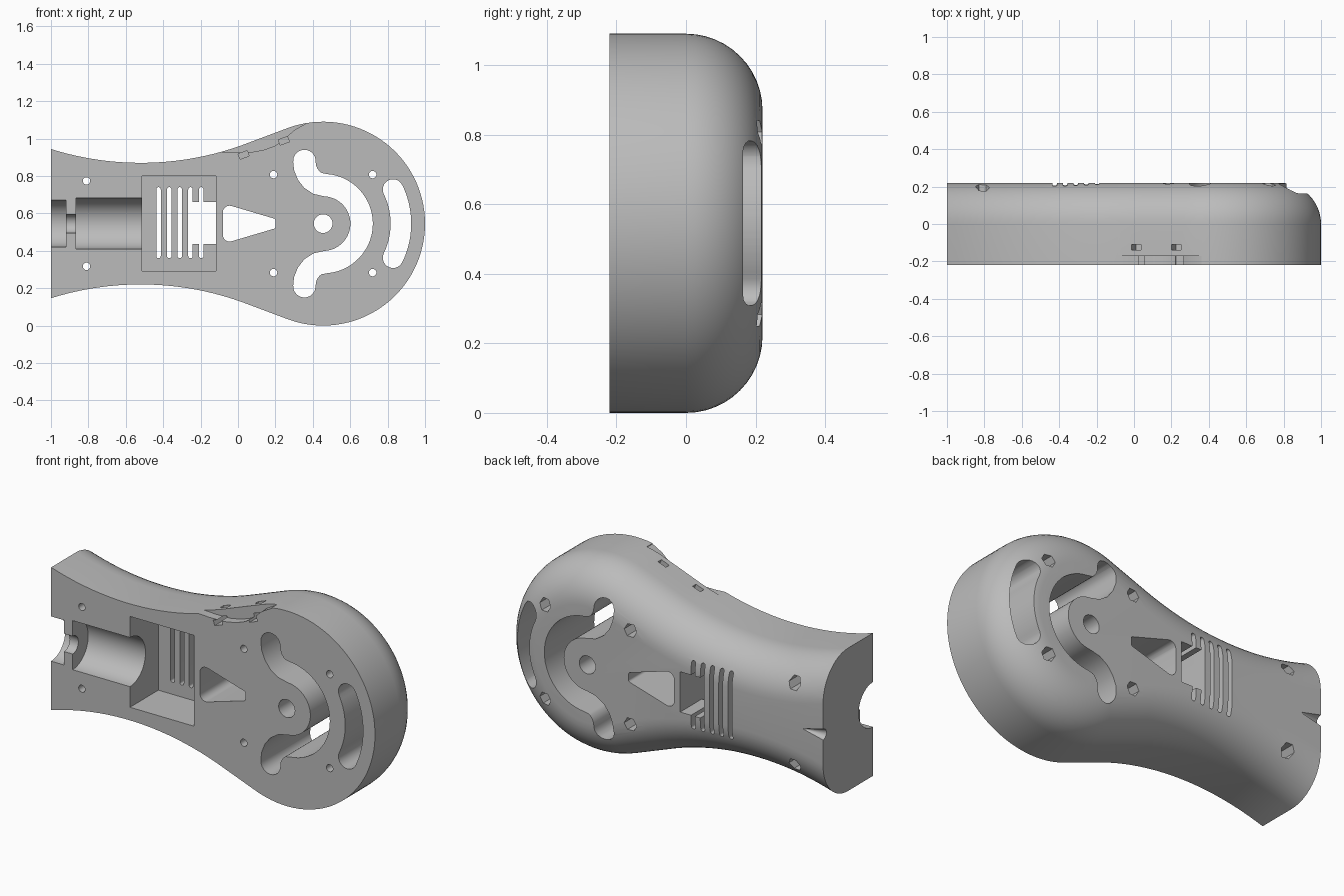
import bpy, bmesh
from math import sin, cos, pi, radians
from mathutils import Matrix, Vector

cube = bpy.data.objects.get("Cube")
if cube:
    bpy.data.objects.remove(cube)

MID = 0.545           # height of the long axis
HEAD = (0.455, MID)   # centre of the round head
HALF = 0.22           # half thickness

grey = bpy.data.materials.new("mid grey")
grey.use_nodes = True
grey.diffuse_color = (0.5, 0.5, 0.5, 1)
grey.node_tree.nodes["Principled BSDF"].inputs["Base Color"].default_value = (0.5, 0.5, 0.5, 1)


def loft(name, rings):
    """Closed solid through matching rings of points."""
    bm = bmesh.new()
    loops = [[bm.verts.new(p) for p in ring] for ring in rings]
    n = len(loops[0])
    for a, b in zip(loops, loops[1:]):
        for i in range(n):
            bm.faces.new((a[i], a[(i + 1) % n], b[(i + 1) % n], b[i]))
    bm.faces.new(loops[0])
    bm.faces.new(loops[-1])
    bmesh.ops.recalc_face_normals(bm, faces=bm.faces)
    mesh = bpy.data.meshes.new(name)
    bm.to_mesh(mesh)
    bm.free()
    mesh.materials.append(grey)
    obj = bpy.data.objects.new(name, mesh)
    bpy.context.collection.objects.link(obj)
    return obj


def arc(centre, r, a0, a1, n):
    angles = [radians(a0 + (a1 - a0) * i / n) for i in range(n + 1)]
    return [(centre[0] + r * cos(a), centre[1] + r * sin(a)) for a in angles]


def outline(d):
    """Body outline, moved inwards by d."""
    neck = arc((-0.52, MID + 1.925), 1.6 + d, -115, -70, 24)
    head = arc(HEAD, 0.545 - d, 110, 0, 32)
    top = neck + head
    return top + [(x, 2 * MID - z) for x, z in reversed(top[:-1])]


def cut(tool):
    tool.hide_render = True
    mod = body.modifiers.new("cut", "BOOLEAN")
    mod.operation, mod.solver, mod.object = "DIFFERENCE", "EXACT", tool
    bpy.context.view_layer.objects.active = body
    bpy.ops.object.modifier_apply(modifier=mod.name)
    bpy.data.objects.remove(tool)


def prism(pts, y0=-0.4, y1=0.4):
    cut(loft("cutter", [[(x, y, z) for x, z in pts] for y in (y0, y1)]))


def box(x0, x1, z0, z1, y0=-0.4, y1=0.4):
    prism([(x0, z0), (x1, z0), (x1, z1), (x0, z1)], y0, y1)


def round_hole(x, z, r, y0=-0.4, y1=0.4, n=32):
    prism(arc((x, z), r, 0, 360 - 360 / n, n - 1), y0, y1)


def barrel(x0, x1, r0, r1, y):
    rings = [[(x, y + a, z) for a, z in arc((0, MID), r, 0, 352.5, 47)]
             for x, r in ((x0, r0), (x1, r1))]
    cut(loft("cutter", rings))


def slot(path, w):
    """Round-ended slot of half width w along a path."""
    pts = [Vector(p) for p in path]
    left, right = [], []
    for i, p in enumerate(pts):
        t = (pts[min(i + 1, len(pts) - 1)] - pts[max(i - 1, 0)]).normalized()
        side = Vector((-t.y, t.x)) * w
        left.append(p + side)
        right.append(p - side)

    def cap(c, start):
        s = start - c
        return [c + Matrix.Rotation(-pi * k / 10, 2) @ s for k in range(1, 10)]
    prism(left + cap(pts[-1], left[-1]) + right[::-1] + cap(pts[0], right[0]))


# Body with a rounded back rim
rings = [[(x, -HALF, z) for x, z in outline(0)]]
for k in range(13):
    a = pi / 2 * k / 12
    rings.append([(x, HALF * sin(a), z) for x, z in outline(HALF * (1 - cos(a)))])
body = loft("handle_body", rings)
box(-2, -1, -1, 2)

# Head: axle hole, hooked slot and outer arc slot
round_hole(*HEAD, 0.05)
hook = [(0.355, 0.88), (0.358, 0.845), (0.372, 0.81), (0.395, 0.78), (0.425, 0.76)]
mirrored = [(x, 2 * MID - z) for x, z in reversed(hook)]
slot(hook + arc(HEAD, 0.206, 86, -86, 28) + mirrored, 0.06)
slot(arc(HEAD, 0.416, 26, -26, 16), 0.055)

# Rounded triangular window
window = []
for x, z, r, a0, a1 in ((-0.045, 0.605, 0.036, 72, 180), (-0.045, 0.485, 0.036, 180, 288),
                        (0.188, 0.53, 0.013, 288, 360), (0.188, 0.56, 0.013, 0, 72)):
    window += arc((x, z), r, a0, a1, 6)
prism(window)

# Screw holes with hexagonal nut recesses at the back
for x, dz in ((0.19, 0.262), (0.72, 0.262), (-0.81, 0.228)):
    for s in (1, -1):
        round_hole(x, MID + s * dz, 0.02, n=20)
        round_hole(x, MID + s * dz, 0.038, 0.1, 0.4, 6)

# Front pocket with vent slots and a switch opening
box(-0.513, -0.118, 0.293, 0.8, -0.4, 0.03)
for i in range(5):
    x = -0.425 + 0.057 * i
    slot([(x, 0.372), (x, 0.55), (x, 0.728)], 0.012)
box(-0.243, -0.118, 0.435, 0.66)

# Motor cradle, shaft groove and end socket
barrel(-0.867, -0.5, 0.137, 0.137, -HALF)
barrel(-0.93, -0.85, 0.05, 0.05, -HALF)
barrel(-1.1, -0.92, 0.125, 0.125, -HALF)

# Small tapered notch at the end of the back
barrel(-1.02, -0.88, 0.035, 0.002, HALF)

# Shallow relief on the upper front edge with two strap channels
prism([(-0.1, 0.93), (-0.02, 0.926), (0.07, 0.927), (0.14, 0.94), (0.2, 0.962), (0.25, 0.998),
       (0.3, 1.045), (0.36, 1.078), (0.36, 1.2), (-0.1, 1.2)], -0.4, -0.17)
for x, z in ((0.03, 0.912), (0.245, 0.988)):
    u, v = Vector((cos(0.35), sin(0.35))), Vector((-sin(0.35), cos(0.35)))
    for y0, out in ((-0.4, 0.015), (-0.14, 0.15)):
        c = Vector((x, z))
        prism([c - u * 0.026 - v * 0.015, c + u * 0.026 - v * 0.015,
               c + u * 0.026 + v * out, c - u * 0.026 + v * out], y0, -0.11)

body.select_set(True)
bpy.context.view_layer.objects.active = body
bpy.ops.object.shade_smooth_by_angle(angle=radians(30))
